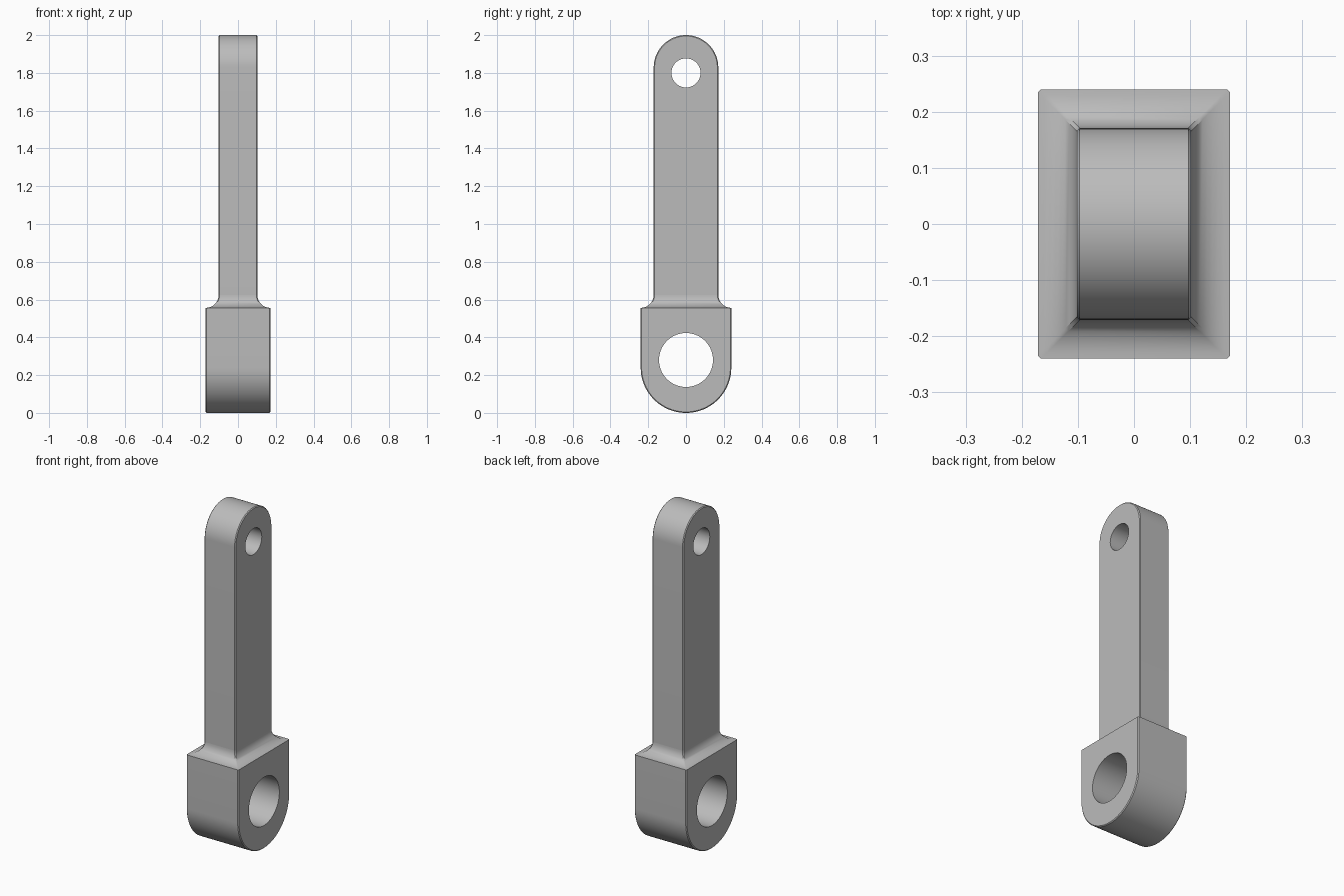
import bpy
import bmesh
from math import pi, sin, cos, radians

cube = bpy.data.objects.get("Cube")
if cube:
    bpy.data.objects.remove(cube, do_unlink=True)

CHAMFER = 0.005
SHAFT_X, SHAFT_Y = 0.102, 0.171
FILLET = 0.069
EYE_X, EYE_Y = SHAFT_X + FILLET, SHAFT_Y + FILLET
EYE_TOP = 0.556
SHAFT_BASE = EYE_TOP + FILLET

steel = bpy.data.materials.new("plain grey")
steel.use_nodes = True
grey = (0.5, 0.5, 0.5, 1)
steel.diffuse_color = grey
steel.node_tree.nodes["Principled BSDF"].inputs["Base Color"].default_value = grey


def finish(bm, name):
    bmesh.ops.recalc_face_normals(bm, faces=bm.faces)
    mesh = bpy.data.meshes.new(name)
    bm.to_mesh(mesh)
    bm.free()
    mesh.materials.append(steel)
    obj = bpy.data.objects.new(name, mesh)
    bpy.context.collection.objects.link(obj)
    bpy.ops.object.select_all(action="DESELECT")
    obj.select_set(True)
    bpy.context.view_layer.objects.active = obj
    bpy.ops.object.shade_smooth_by_angle(angle=radians(30))
    return obj


def strip(bm, a, b, closed):
    """Quads between two equal rows of vertices."""
    n = len(a)
    for i in range(n if closed else n - 1):
        j = (i + 1) % n
        bm.faces.new((a[i], a[j], b[j], b[i]))


def row_edges(bm, row):
    return [bm.edges.get((a, b)) or bm.edges.new((a, b))
            for a, b in zip(row, row[1:] + row[:1])]


def rounded_bar(name, half_x, half_y, z_open, z_end, hole_z, hole_r, steps=40):
    """Flat bar with one round end, chamfered rims and a cross hole; open where it joins."""
    up = 1 if z_end > z_open else -1
    centre = z_end - up * half_y

    def outline(x, inset):
        r = half_y - inset
        pts = [(r, z_open)]
        pts += [(r * cos(pi * i / steps), centre + up * r * sin(pi * i / steps))
                for i in range(steps + 1)]
        pts.append((-r, z_open))
        return [bm.verts.new((x, y, z)) for y, z in pts]

    def hole(x):
        return [bm.verts.new((x, hole_r * cos(2 * pi * i / steps),
                              hole_z + hole_r * sin(2 * pi * i / steps)))
                for i in range(steps)]

    bm = bmesh.new()
    rims = [outline(-half_x, CHAMFER), outline(-half_x + CHAMFER, 0),
            outline(half_x - CHAMFER, 0), outline(half_x, CHAMFER)]
    holes = [hole(-half_x), hole(half_x)]
    for a, b in zip(rims, rims[1:]):
        strip(bm, a, b, False)
    strip(bm, holes[0], holes[1], True)
    # Flat sides with the hole left open
    for rim, ring in zip((rims[0], rims[-1]), holes):
        bmesh.ops.triangle_fill(bm, use_beauty=True,
                                edges=row_edges(bm, rim) + row_edges(bm, ring))
    return finish(bm, name)


def fillet_collar(name, steps=10):
    """Concave flare from the shaft out to the top of the eye block."""
    bm = bmesh.new()
    rings = []
    for i in range(steps + 1):
        a = pi / 2 * i / steps
        x, y = EYE_X - FILLET * cos(a), EYE_Y - FILLET * cos(a)
        z = SHAFT_BASE - FILLET * sin(a)
        c = CHAMFER
        corners = [(x, y - c), (x - c, y), (c - x, y), (-x, y - c),
                   (-x, c - y), (c - x, -y), (x - c, -y), (x, c - y)]
        rings.append([bm.verts.new((px, py, z)) for px, py in corners])
    for a, b in zip(rings, rings[1:]):
        strip(bm, a, b, True)
    return finish(bm, name)


# Wide lower block with the large bore
rounded_bar("eye_block", EYE_X, EYE_Y, EYE_TOP, 0, 0.28, 0.143)
# Long shaft with the small pin hole
rounded_bar("shaft", SHAFT_X, SHAFT_Y, SHAFT_BASE, 2, 1.8, 0.077)
# Fillet between the two
fillet_collar("fillet_collar")
